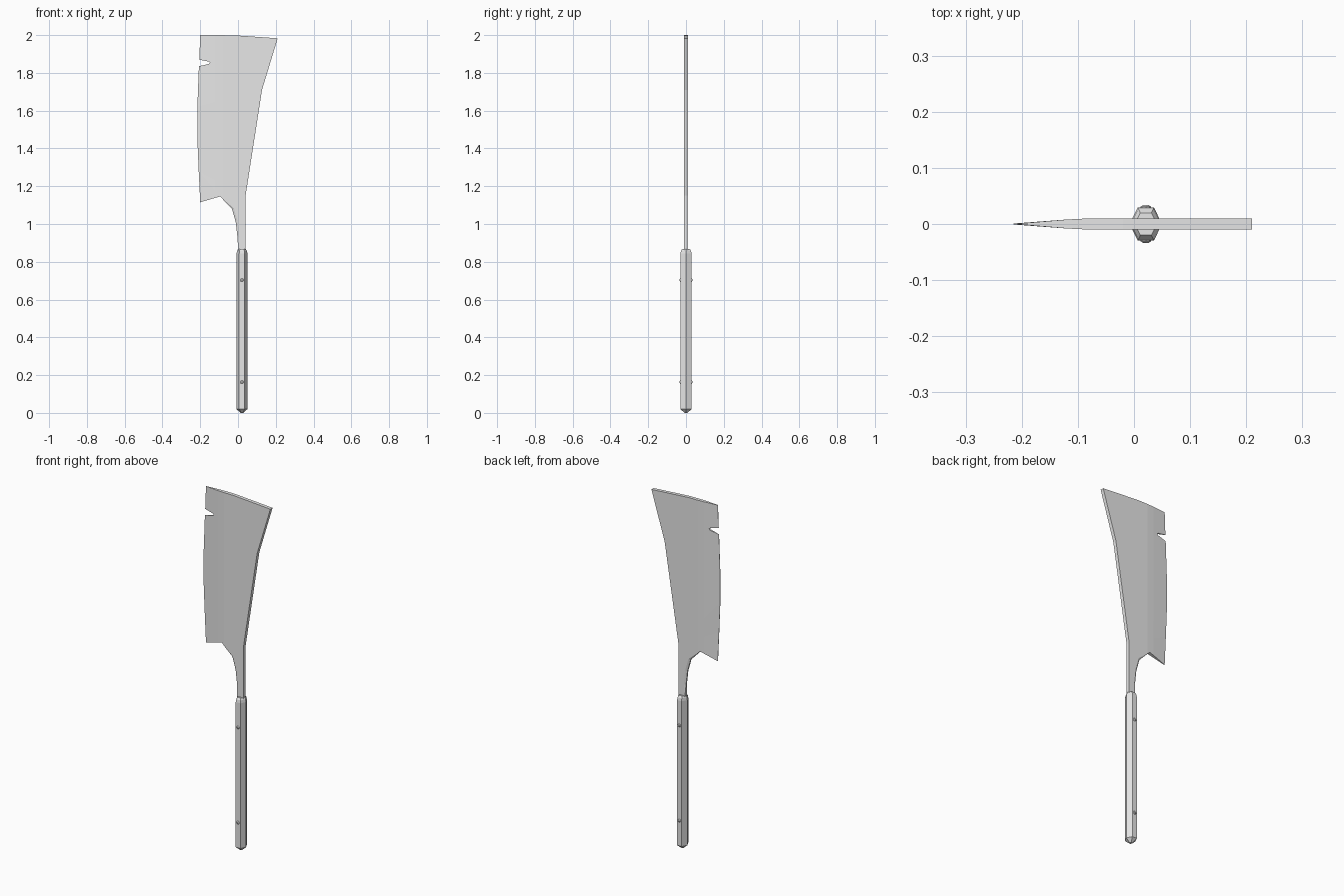
import bpy, bmesh, math

cube = bpy.data.objects.get("Cube")
if cube:
    bpy.data.objects.remove(cube, do_unlink=True)

steel = bpy.data.materials.new("light grey")
steel.use_nodes = True
steel.diffuse_color = (0.8, 0.8, 0.8, 1)
steel.node_tree.nodes["Principled BSDF"].inputs["Base Color"].default_value = (0.8, 0.8, 0.8, 1)

AXIS_X = 0.021


def finish(name, bm):
    bmesh.ops.recalc_face_normals(bm, faces=bm.faces)
    mesh = bpy.data.meshes.new(name)
    bm.to_mesh(mesh)
    bm.free()
    mesh.materials.append(steel)
    obj = bpy.data.objects.new(name, mesh)
    bpy.context.collection.objects.link(obj)
    return obj


def loft(name, rings):
    """Skin a list of equal rings and cap both ends."""
    bm = bmesh.new()
    loops = [[bm.verts.new(p) for p in ring] for ring in rings]
    n = len(loops[0])
    for a, b in zip(loops, loops[1:]):
        for i in range(n):
            j = (i + 1) % n
            bm.faces.new((a[i], a[j], b[j], b[i]))
    bm.faces.new(loops[0])
    bm.faces.new(loops[-1])
    return finish(name, bm)


def polygon(n, rx, ry, turn=0.0):
    angles = [math.tau * i / n + turn for i in range(n)]
    return [(rx * math.cos(a), ry * math.sin(a)) for a in angles]


# Blade outline: neck, cutting edge with notch, top, spine
neck = [(0.002, 0.85), (-0.003, 0.93), (-0.012, 1.01), (-0.032, 1.08), (-0.095, 1.146)]
edge = [(-0.2, 1.115), (-0.208, 1.28), (-0.215, 1.45), (-0.215, 1.62), (-0.207, 1.835),
        (-0.155, 1.847), (-0.148, 1.853), (-0.155, 1.86), (-0.205, 1.87), (-0.2, 2.0)]
spine = [(-0.02, 1.999), (0.21, 1.983), (0.127, 1.71), (0.04, 1.15), (0.04, 0.85)]
hole = [(0.127 + x, 1.935 + z) for x, z in polygon(6, 0.037, 0.037, math.pi / 2)]
neck_ridge = [(x + 0.01, z + 0.003) for x, z in neck[1:-1]]
thin_points = {(round(x, 3), round(z, 3)) for x, z in neck[1:-1]}


def half_thickness(co):
    if (round(co.x, 3), round(co.z, 3)) in thin_points:
        return 0.004
    if co.x > -0.12:
        return min(0.01, 0.008 + 0.05 * (co.x + 0.12))
    return max(0.0008, 0.008 * (co.x + 0.215) / 0.095)


bm = bmesh.new()


def chain(points):
    verts = [bm.verts.new((x, 0, z)) for x, z in points]
    for a, b in zip(verts, verts[1:]):
        bm.edges.new((a, b))
    return verts


outer = chain(neck + edge + spine)
bm.edges.new((outer[-1], outer[0]))
rim = chain(hole)
bm.edges.new((rim[-1], rim[0]))
ridge = chain(neck_ridge)
bm.edges.new((outer[0], ridge[0]))
bm.edges.new((ridge[-1], outer[len(neck) - 1]))
bmesh.ops.triangle_fill(bm, use_beauty=True, edges=bm.edges[:])

# Grind lines, then thickness that tapers to the cutting edge
for x in (-0.12, -0.08):
    bmesh.ops.bisect_plane(bm, geom=bm.verts[:] + bm.edges[:] + bm.faces[:],
                           plane_co=(x, 0, 0), plane_no=(1, 0, 0))
front = bm.verts[:]
made = bmesh.ops.extrude_face_region(bm, geom=bm.faces[:], use_keep_orig=True)
for v in made["geom"]:
    if isinstance(v, bmesh.types.BMVert):
        v.co.y = half_thickness(v.co)
for v in front:
    v.co.y = -half_thickness(v.co)
finish("blade", bm)

# Six-sided handle with bevelled ends
levels = [(0.0, 0.25), (0.02, 1.0), (0.843, 1.0), (0.858, 0.9), (0.868, 0.68)]
loft("handle", [[(AXIS_X + x * s, y * s, z) for x, y in polygon(6, 0.029, 0.034)]
                for z, s in levels])

# Rivet heads on both faces of the handle
for label, z in (("lower", 0.163), ("upper", 0.703)):
    for side, sign in (("front", -1), ("back", 1)):
        loft(f"{label}_{side}_rivet",
             [[(AXIS_X + x * s, sign * y, z + w * s) for x, w in polygon(8, 0.009, 0.009)]
              for y, s in ((0.027, 1.0), (0.031, 1.0), (0.034, 0.5))])
